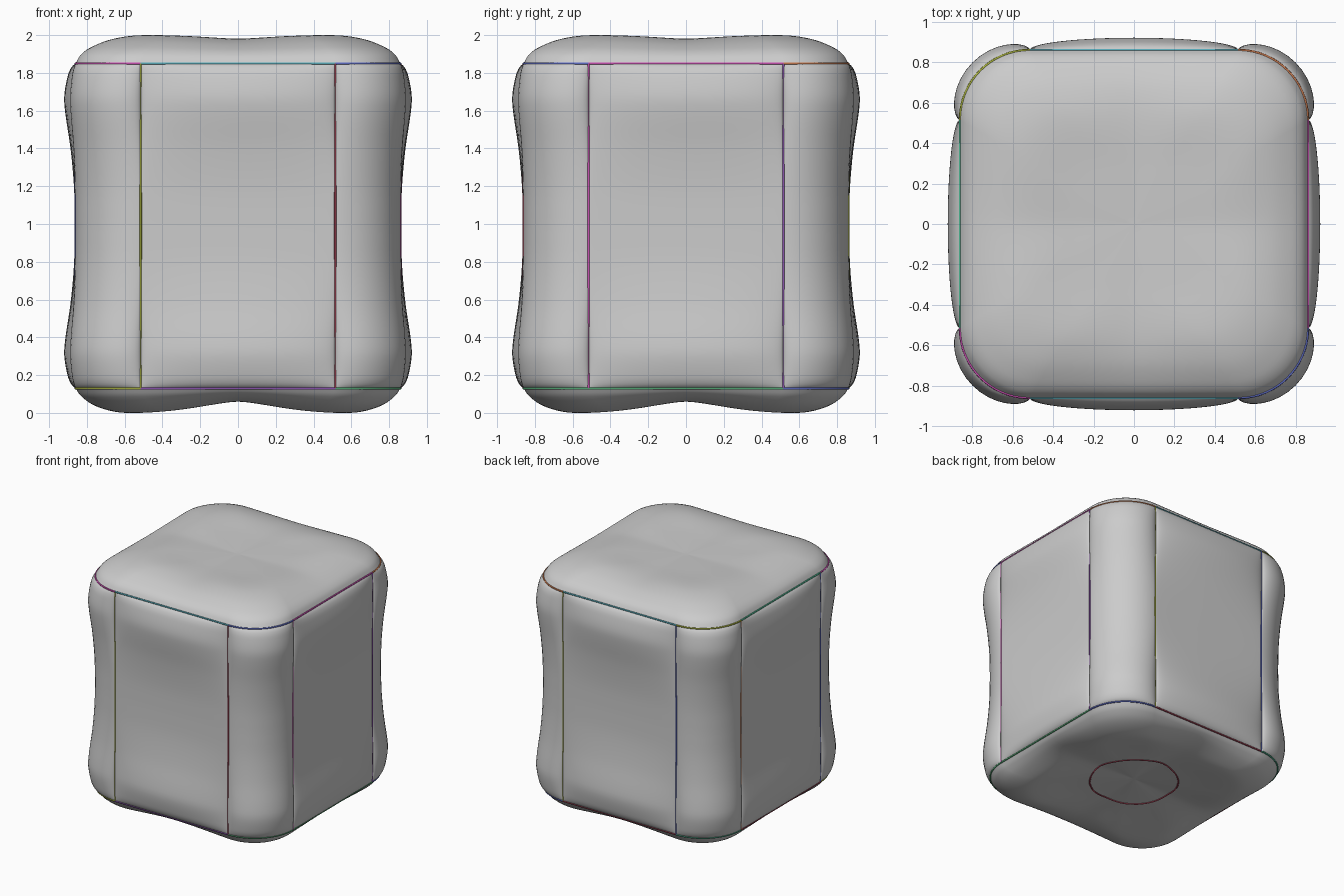
import bpy, bmesh
from math import sin, cos, pi, atan2

if "Cube" in bpy.data.objects:
    bpy.data.objects.remove(bpy.data.objects["Cube"])

HALF, STRAIGHT = 0.86, 0.515          # seam half width, half length of a straight seam
RAD = HALF - STRAIGHT
Z_LOW, Z_HIGH = 0.13, 1.85            # heights of the two seam loops
N_SIDE, N_ARC, N_V = 28, 20, 60


def lerp_table(table, x):
    """Smooth (Catmull-Rom style) lookup in a short list of (x, y) pairs."""
    last = len(table) - 1
    for i in range(last):
        x0, y0 = table[i]
        x1, y1 = table[i + 1]
        if x <= x1 or i == last - 1:
            h = x1 - x0
            t = min(max((x - x0) / h, 0), 1)
            def slope(k):
                a, b = max(k - 1, 0), min(k + 1, last)
                return (table[b][1] - table[a][1]) / (table[b][0] - table[a][0])
            return (y0 * (2*t**3 - 3*t*t + 1) + y1 * (3*t*t - 2*t**3)
                    + h * slope(i) * (t**3 - 2*t*t + t) + h * slope(i + 1) * (t**3 - t*t))


def rotated(x, y, k):
    for _ in range(k):
        x, y = -y, x
    return x, y


# Rounded-square outline: position, normal, position across its panel, panel is a corner
outline = []
for k in range(4):
    for i in range(N_SIDE):
        u = -cos(pi * i / N_SIDE)
        outline.append((rotated(STRAIGHT * u, -HALF, k), rotated(0, -1, k), u, False))
    for i in range(N_ARC):
        u = -cos(pi * i / N_ARC)
        a = -pi / 2 + (u + 1) * pi / 4
        p = (STRAIGHT + RAD * cos(a), -STRAIGHT + RAD * sin(a))
        outline.append((rotated(*p, k), rotated(cos(a), sin(a), k), u, True))

# Stuffing bulge by distance from the panel's middle height
SIDE_BULGE = [(0, .004), (.23, .008), (.47, .026), (.7, .055), (.8, .06), (.93, .04), (.98, .02), (1, 0)]
# Cap bulge from the seam (0) to the centre (1), along diagonals and along edge middles
TOP_DIAG = [(0, 0), (.03, .045), (.09, .085), (.22, .13), (.38, .15), (.65, .135), (1, .12)]
TOP_EDGE = [(0, 0), (.03, .04), (.09, .075), (.22, .113), (.4, .13), (.7, .126), (1, .12)]
LOW_DIAG = [(0, 0), (.03, .04), (.1, .09), (.2, .123), (.29, .13), (.6, .085), (1, .05)]
LOW_EDGE = [(0, 0), (.03, .025), (.1, .05), (.22, .067), (.35, .07), (.7, .057), (1, .05)]


def cap_height(x, y, t, diag, edge):
    w = abs(sin(2 * atan2(y, x))) ** 1.5
    return w * lerp_table(diag, t) + (1 - w) * lerp_table(edge, t)


# Stuffed body: bottom cap, side panels, top cap
bm = bmesh.new()
rings = []
ts = [1 - cos(pi / 2 * i / 34) for i in range(34)]
for t in reversed(ts[1:]):
    rings.append([bm.verts.new((p[0] * (1 - t), p[1] * (1 - t),
                                Z_LOW - cap_height(*p, t, LOW_DIAG, LOW_EDGE)))
                  for p, n, u, c in outline])
for j in range(N_V + 1):
    v = -cos(pi * j / N_V)
    ring = []
    for p, n, u, corner in outline:
        d = lerp_table(SIDE_BULGE, abs(v)) * max(1 - u * u, 0) ** 0.5 * (0.92 if corner else 1)
        ring.append(bm.verts.new((p[0] + n[0] * d, p[1] + n[1] * d,
                                  Z_LOW + (v + 1) / 2 * (Z_HIGH - Z_LOW))))
    rings.append(ring)
for t in ts[1:]:
    rings.append([bm.verts.new((p[0] * (1 - t), p[1] * (1 - t),
                                Z_HIGH + cap_height(*p, t, TOP_DIAG, TOP_EDGE)))
                  for p, n, u, c in outline])
count = len(outline)
for a, b in zip(rings, rings[1:]):
    for i in range(count):
        k = (i + 1) % count
        bm.faces.new((a[i], a[k], b[k], b[i]))
for ring, z in ((rings[0], Z_LOW - .05), (rings[-1], Z_HIGH + .12)):
    mid = bm.verts.new((0, 0, z))
    for i in range(count):
        bm.faces.new((ring[i], ring[(i + 1) % count], mid))
bmesh.ops.recalc_face_normals(bm, faces=bm.faces)
mesh = bpy.data.meshes.new("pouf_body")
bm.to_mesh(mesh)
bm.free()
body = bpy.data.objects.new("pouf_body", mesh)
bpy.context.collection.objects.link(body)
bpy.context.view_layer.objects.active = body
body.select_set(True)
bpy.ops.object.shade_smooth_by_angle(angle=0.6)


def seam(name, points, color, cyclic=False):
    """Thin coloured piping along a path."""
    cu = bpy.data.curves.new(name, 'CURVE')
    cu.dimensions = '3D'
    cu.bevel_depth = 0.006
    cu.bevel_resolution = 1
    cu.use_fill_caps = True
    sp = cu.splines.new('POLY')
    sp.points.add(len(points) - 1)
    for q, co in zip(sp.points, points):
        q.co = (*co, 1)
    sp.use_cyclic_u = cyclic
    mat = bpy.data.materials.new(name)
    mat.diffuse_color = (*color, 1)
    mat.use_nodes = True
    mat.node_tree.nodes["Principled BSDF"].inputs["Base Color"].default_value = mat.diffuse_color
    cu.materials.append(mat)
    bpy.context.collection.objects.link(bpy.data.objects.new(name, cu))


BLUE, TEAL, GREEN = (.12, .16, .6), (.1, .42, .5), (.1, .45, .2)
MAGENTA, PURPLE, ORANGE = (.6, .08, .45), (.3, .1, .5), (.6, .2, .08)
OLIVE, RED, MINT = (.4, .45, .05), (.4, .06, .1), (.08, .5, .3)
# Colours run front, right, back, left
top_edge = [TEAL, MAGENTA, TEAL, MINT]
top_corner = [BLUE, ORANGE, OLIVE, MAGENTA]
low_edge = [PURPLE, GREEN, RED, RED]
low_corner = [GREEN, BLUE, MINT, OLIVE]
uprights = [(OLIVE, RED), (MAGENTA, PURPLE), (OLIVE, BLUE), (ORANGE, BLUE)]

# Seams round the top and bottom and up the sides
for k, side in enumerate(("front", "right", "back", "left")):
    arc = [(STRAIGHT + RAD * cos(a), -STRAIGHT + RAD * sin(a))
           for a in (-pi / 2 + pi / 2 * i / 16 for i in range(17))]
    for level, z, edge, corner in (("top", Z_HIGH, top_edge, top_corner),
                                   ("bottom", Z_LOW, low_edge, low_corner)):
        seam(f"{level}_seam_{side}", [(*rotated(s * STRAIGHT, -HALF, k), z) for s in (-1, 1)], edge[k])
        seam(f"{level}_corner_seam_{side}", [(*rotated(x, y, k), z) for x, y in arc], corner[k])
    for s, col in zip((-1, 1), uprights[k]):
        x, y = rotated(s * STRAIGHT, -HALF, k)
        seam(f"upright_seam_{side}", [(x, y, Z_LOW), (x, y, Z_HIGH)], col)

# Round seam under the base
base = []
for i in range(48):
    a = 2 * pi * i / 48
    c, s = cos(a), sin(a)
    t = 1 - 0.33 / min(HALF / max(abs(c), abs(s)), 1.08)
    base.append((0.33 * c, 0.33 * s, Z_LOW - cap_height(c, s, t, LOW_DIAG, LOW_EDGE)))
seam("base_round_seam", base, RED, True)
